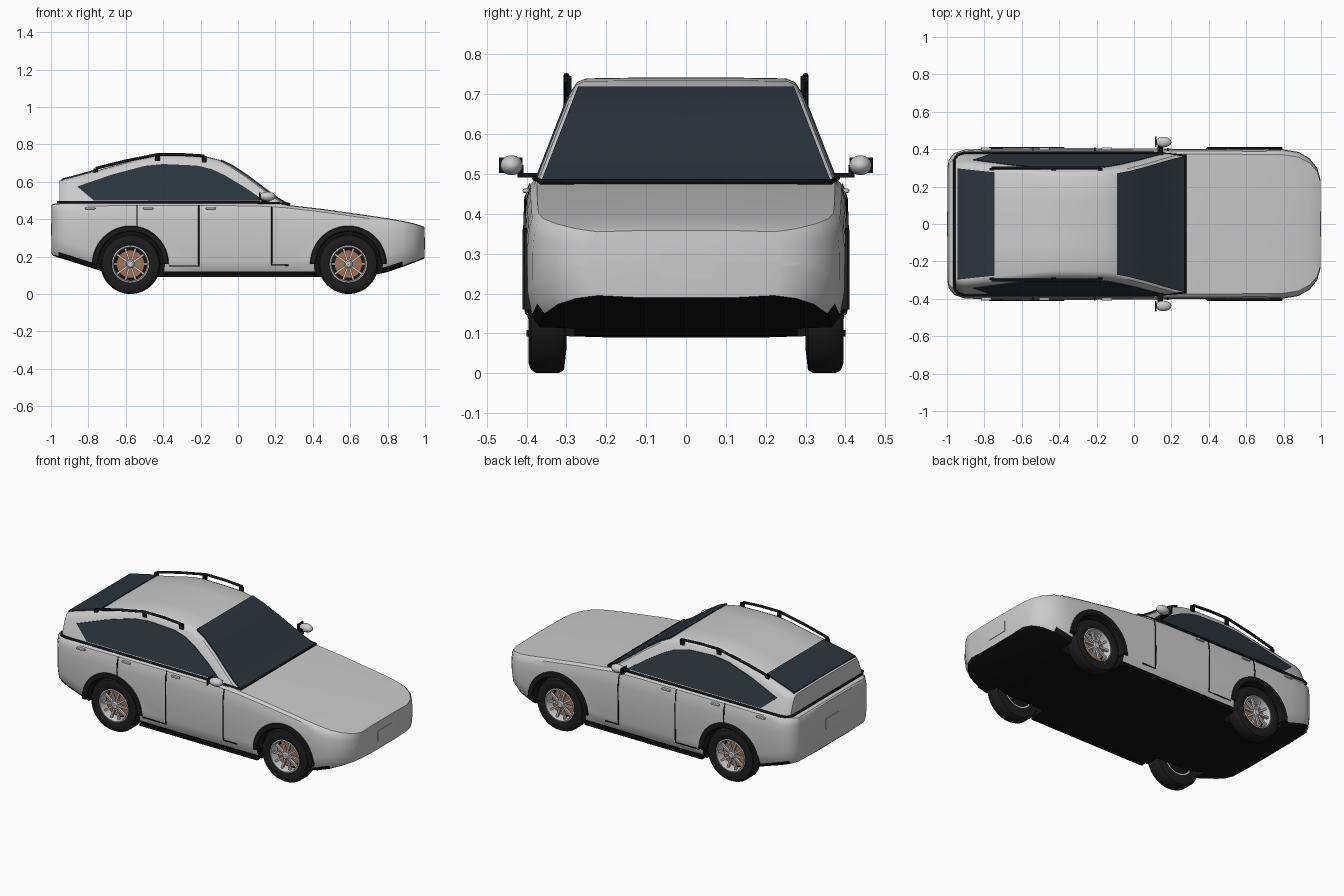
import bpy, bmesh, math
from mathutils import Matrix, Vector

if "Cube" in bpy.data.objects:
    bpy.data.objects.remove(bpy.data.objects["Cube"])


def material(name, rgb):
    m = bpy.data.materials.new(name)
    m.diffuse_color = (*rgb, 1)
    m.use_nodes = True
    m.node_tree.nodes["Principled BSDF"].inputs["Base Color"].default_value = m.diffuse_color
    return m


BLACK = material("black_trim", (0.006, 0.006, 0.006))
RUBBER = material("rubber", (0.012, 0.012, 0.012))
GLASS = material("tinted_glass", (0.024, 0.034, 0.045))
COPPER = material("brake_copper", (0.4, 0.16, 0.08))


def finish(name, bm, mat=None, angle=35):
    bmesh.ops.recalc_face_normals(bm, faces=bm.faces)
    me = bpy.data.meshes.new(name)
    bm.to_mesh(me)
    bm.free()
    me.materials.append(mat)
    me.shade_smooth()
    me.set_sharp_from_angle(angle=math.radians(angle))
    ob = bpy.data.objects.new(name, me)
    bpy.context.collection.objects.link(ob)
    return ob


def loft(name, rings, mat=None, caps=True, wrap=False):
    """Skin closed rings of points."""
    bm = bmesh.new()
    vs = [[bm.verts.new(p) for p in r] for r in rings]
    n = len(rings[0])
    for a, b in zip(vs, vs[1:] + vs[:1] if wrap else vs[1:]):
        for i in range(n):
            j = (i + 1) % n
            bm.faces.new((a[i], a[j], b[j], b[i]))
    if caps and not wrap:
        bm.faces.new(vs[0])
        bm.faces.new(vs[-1])
    return finish(name, bm, mat)


def lathe(name, prof, cx, cz, s, mat=None, n=40):
    """Spin a closed (radius, y) profile about a wheel axle."""
    rings = []
    for k in range(n):
        a = 2 * math.pi * k / n
        rings.append([(cx + r * math.cos(a), s * y, cz + r * math.sin(a)) for r, y in prof])
    return loft(name, rings, mat, wrap=True)


def box(name, c, size, mat=None, bevel=0.0):
    bm = bmesh.new()
    bmesh.ops.create_cube(bm, size=1, matrix=Matrix.Translation(c) @ Matrix.Diagonal((*size, 1)))
    if bevel:
        bmesh.ops.bevel(bm, geom=bm.edges[:], offset=bevel, segments=2, affect='EDGES', profile=0.5)
    return finish(name, bm, mat)


def tube(name, pts, r, mat, closed=False):
    cu = bpy.data.curves.new(name, 'CURVE')
    cu.dimensions = '3D'
    cu.bevel_depth, cu.bevel_resolution, cu.use_fill_caps = r, 2, True
    sp = cu.splines.new('POLY')
    sp.points.add(len(pts) - 1)
    for p, co in zip(sp.points, pts):
        p.co = (*co, 1)
    sp.use_cyclic_u = closed
    cu.materials.append(mat)
    ob = bpy.data.objects.new(name, cu)
    bpy.context.collection.objects.link(ob)


def lerp(table, x):
    for (x0, z0), (x1, z1) in zip(table, table[1:]):
        if x <= x1:
            return z0 + (z1 - z0) * (x - x0) / (x1 - x0)
    return table[-1][1]


def mirrored(half):
    return half + [(x, -y, z) for x, y, z in reversed(half)]


AXLES, WZ = (-0.575, 0.59), 0.16

# Lower body: x, half width, bottom, top
stations = [(-.997, .31, .215, .475), (-.99, .345, .205, .482), (-.96, .38, .195, .485),
            (-.91, .397, .18, .487), (-.8, .403, .145, .488), (-.7, .405, .112, .488),
            (-.62, .405, .092, .49), (-.2, .405, .09, .49), (.1, .403, .09, .487),
            (.25, .402, .09, .478), (.45, .402, .09, .455), (.7, .4, .095, .42),
            (.8, .398, .118, .405), (.88, .385, .145, .391), (.94, .35, .168, .378),
            (.98, .30, .183, .366), (.997, .24, .19, .358)]
rings = []
for x, w, b, t in stations:
    rings.append(mirrored([(x, .5 * w, b), (x, .92 * w, b + .005), (x, .97 * w, b + .03), (x, w, b + .09),
                           (x, w, t - .09), (x, .99 * w, t - .045), (x, .97 * w, t - .016),
                           (x, .93 * w, t - .003), (x, .5 * w, t)]))
body = loft("lower_body", rings)
body.data.materials.append(BLACK)
for p in body.data.polygons:
    if p.normal.z < -0.55 and p.center.z < .25:
        p.material_index = 1

# Wheel wells
for cx in AXLES:
    for s in (1, -1):
        bm = bmesh.new()
        bmesh.ops.create_cone(bm, cap_ends=True, segments=40, radius1=.182, radius2=.182, depth=.24,
                              matrix=Matrix.Translation((cx, s * .4, WZ)) @ Matrix.Rotation(math.pi / 2, 4, 'X'))
        cut = finish("well_cutter", bm)
        cut.data.materials.append(BLACK)
        for p in cut.data.polygons:
            p.material_index = 1
        mod = body.modifiers.new("well", 'BOOLEAN')
        mod.operation, mod.solver, mod.object = 'DIFFERENCE', 'EXACT', cut
        bpy.context.view_layer.objects.active = body
        bpy.ops.object.modifier_apply(modifier=mod.name)
        bpy.data.objects.remove(cut)
body.data.set_sharp_from_angle(angle=math.radians(35))

# Cabin
roof = [(-.955, .605), (-.935, .613), (-.9, .622), (-.73, .668), (-.6, .703), (-.5, .731), (-.42, .742),
        (-.3, .741), (-.17, .735), (-.1, .718), (-.03, .685), (.06, .625), (.16, .55), (.22, .507), (.28, .473)]


def side(z):
    return .378 - .39 * (z - .48)


rings = []
for x, t in roof:
    k = {-.955: .93, -.935: .975}.get(x, 1)
    zs = [(.45, 0), ((.45 + t - .035) / 2, 0), (t - .035, 0), (t - .012, .006), (t - .002, .025)]
    rings.append(mirrored([(x, k * (side(z) - d), z) for z, d in zs] + [(x, .12, t)]))
loft("cabin", rings)


def screen(name, x0, x1, inset):
    """Glass strip lying on the roof profile."""
    xs = [x0] + [x for x, _ in roof if x0 < x < x1] + [x1]
    bm = bmesh.new()
    rows = []
    for x in xs:
        z = lerp(roof, x)
        w = side(z) - inset
        rows.append([bm.verts.new((x, y, z + .006)) for y in (-w, 0, w)])
    for a, b in zip(rows, rows[1:]):
        for i in (0, 1):
            bm.faces.new((a[i], a[i + 1], b[i + 1], b[i]))
    ext = bmesh.ops.extrude_face_region(bm, geom=bm.faces[:])
    bmesh.ops.translate(bm, vec=(0, 0, -.01), verts=[v for v in ext["geom"] if isinstance(v, bmesh.types.BMVert)])
    finish(name, bm, GLASS)


screen("windshield", -.09, .27, .016)
screen("rear_window", -.945, -.745, .03)

window = [(-.86, .575), (-.67, .64), (-.5, .685), (-.4, .695), (-.22, .687), (-.14, .668), (-.07, .635),
          (.03, .575), (.14, .5), (-.77, .5)]
for s in (1, -1):
    loft("side_window", [[(x, s * (side(z) + d), z) for x, z in window] for d in (-.006, .004)], GLASS)

    # Roof rails with feet
    rail = [(-.76, .672), (-.6, .712), (-.43, .746), (-.3, .746), (-.18, .738)]
    tube("roof_rail", [(x, s * .3, z) for x, z in rail], .008, BLACK)
    for x, z in (rail[0], rail[2], rail[-1]):
        box("rail_foot", (x, s * .293, z - .018), (.025, .012, .036), BLACK)

    # Door seams
    def seam(pts):
        tube("door_seam", [(x, s * y, z) for x, y, z in pts], .004, BLACK)
    seam([(-.54, .39, .475), (-.54, .402, .44), (-.54, .405, .36)])
    seam([(-.21, .39, .475), (-.21, .402, .44), (-.21, .405, .18), (-.21, .4, .15), (-.37, .4, .15)])
    seam([(.18, .388, .466), (.18, .4, .43), (.18, .403, .18), (.18, .398, .155), (.27, .398, .155)])

    # Door handles
    for x in (-.79, -.48, -.145):
        box("door_handle", (x, s * .401, .458), (.055, .018, .011), None, .004)

    # Wing mirrors
    bm = bmesh.new()
    bmesh.ops.create_uvsphere(bm, u_segments=24, v_segments=14, radius=1,
                              matrix=Matrix.Translation((.158, s * .438, .522)) @ Matrix.Diagonal((.042, .028, .025, 1)))
    finish("mirror_shell", bm)
    box("mirror_glass", (.116, s * .44, .522), (.006, .058, .04), BLACK)
    box("mirror_arm", (.14, s * .385, .497), (.03, .075, .012), BLACK)
    box("mirror_post", (.138, s * .415, .508), (.025, .015, .03), BLACK)

    # Side sill
    box("sill", (.01, s * .385, .1), (.8, .03, .016), BLACK)

    for cx in AXLES:
        # Arch trim
        rings = []
        for k in range(25):
            a = math.pi * k / 24
            rings.append([(cx + r * math.cos(a), s * y, WZ + r * math.sin(a))
                          for r, y in ((.172, .36), (.172, .406), (.178, .411), (.2, .411), (.205, .406), (.205, .36))])
        loft("arch_trim", rings, RUBBER)

        # Wheel
        lathe("tyre", [(.098, .385), (.11, .393), (.135, .395), (.152, .389), (.16, .375),
                       (.16, .32), (.152, .306), (.098, .3)], cx, WZ, s, RUBBER)
        lathe("rim", [(.1, .302), (.1, .388), (.093, .39), (.087, .376), (.09, .302)], cx, WZ, s)
        lathe("wheel_back", [(.001, .305), (.095, .305), (.095, .33), (.001, .33)], cx, WZ, s, BLACK)
        lathe("brake_disc", [(.001, .33), (.075, .33), (.075, .35), (.001, .35)], cx, WZ, s, COPPER)
        lathe("hub", [(.001, .34), (.022, .34), (.022, .378), (.015, .384), (.001, .384)], cx, WZ, s)
        bm = bmesh.new()
        for k in range(10):
            bmesh.ops.create_cube(bm, size=1, matrix=Matrix.Translation((cx, s * .371, WZ))
                                  @ Matrix.Rotation(2 * math.pi * k / 10, 4, 'Y')
                                  @ Matrix.Translation((.055, 0, 0)) @ Matrix.Diagonal((.075, .014, .011, 1)))
        finish("spokes", bm)

# Belt trim around the cabin base
half = [(.275, .366, .481), (.1, .38, .49), (-.91, .38, .491), (-.945, .37, .491), (-.962, .34, .49)]
tube("belt_trim", mirrored(half), .007, BLACK, True)

# Number plates (blank)
box("front_plate", (.995, 0, .27), (.01, .134, .064))
box("rear_plate", (-.995, 0, .345), (.01, .134, .064))
